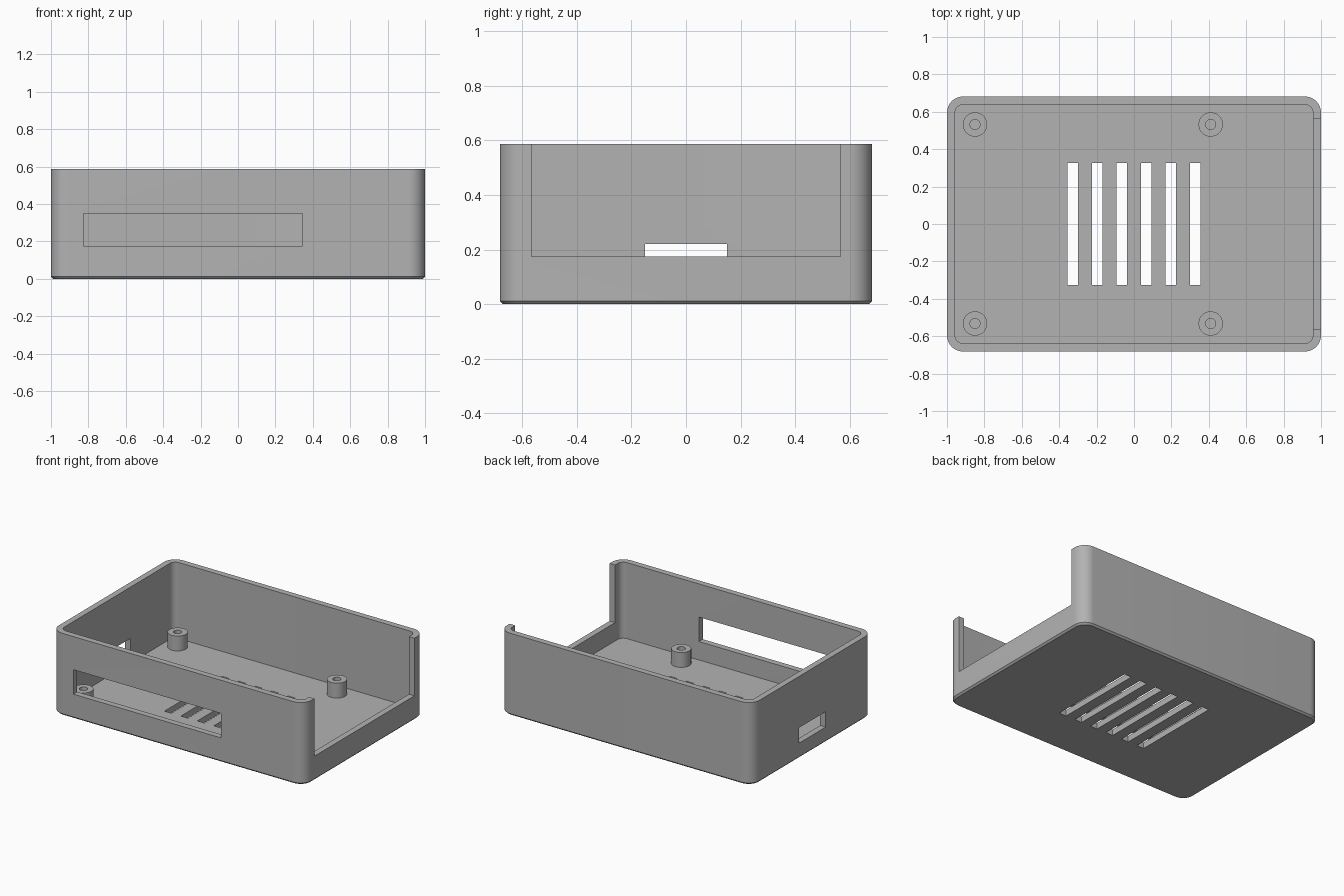
import bpy, bmesh, math

cube = bpy.data.objects.get("Cube")
if cube:
    bpy.data.objects.remove(cube, do_unlink=True)

LX, LY, H = 1.0, 0.682, 0.587       # outer half sizes and height
WALL, FLOOR, RADIUS, CHAMFER = 0.0435, 0.0435, 0.087, 0.012
SILL = 0.175

grey = bpy.data.materials.new("grey plastic")
grey.use_nodes = True
COLOUR = (0.45, 0.45, 0.45, 1)
grey.diffuse_color = COLOUR
grey.node_tree.nodes["Principled BSDF"].inputs["Base Color"].default_value = COLOUR


def loft(name, rings):
    """Solid through matching closed rings of points, capped at both ends."""
    bm = bmesh.new()
    loops = [[bm.verts.new(p) for p in ring] for ring in rings]
    n = len(loops[0])
    for a, b in zip(loops, loops[1:]):
        for i in range(n):
            j = (i + 1) % n
            bm.faces.new((a[i], a[j], b[j], b[i]))
    bm.faces.new(loops[0][::-1])
    bm.faces.new(loops[-1])
    bmesh.ops.recalc_face_normals(bm, faces=bm.faces)
    mesh = bpy.data.meshes.new(name)
    bm.to_mesh(mesh)
    bm.free()
    mesh.materials.append(grey)
    obj = bpy.data.objects.new(name, mesh)
    bpy.context.collection.objects.link(obj)
    return obj


def rounded_ring(hx, hy, r, z, steps=12):
    pts = []
    for k, (sx, sy) in enumerate(((1, 1), (-1, 1), (-1, -1), (1, -1))):
        for i in range(steps + 1):
            a = math.pi / 2 * (k + i / steps)
            pts.append((sx * (hx - r) + r * math.cos(a), sy * (hy - r) + r * math.sin(a), z))
    return pts


def circle(x, y, r, z, n=40):
    return [(x + r * math.cos(2 * math.pi * i / n), y + r * math.sin(2 * math.pi * i / n), z)
            for i in range(n)]


def block(name, x, y, z):
    """Box from (low, high) pairs."""
    return loft(name, [[(x[0], y[0], h), (x[1], y[0], h), (x[1], y[1], h), (x[0], y[1], h)]
                       for h in z])


def cut(target, cutter):
    cutter.hide_render = True
    mod = target.modifiers.new("cut", "BOOLEAN")
    mod.operation, mod.solver, mod.object = "DIFFERENCE", "EXACT", cutter
    bpy.context.view_layer.objects.active = target
    bpy.ops.object.modifier_apply(modifier=mod.name)
    bpy.data.objects.remove(cutter, do_unlink=True)


def smooth(obj):
    bpy.ops.object.select_all(action="DESELECT")
    obj.select_set(True)
    bpy.context.view_layer.objects.active = obj
    bpy.ops.object.shade_smooth_by_angle(angle=math.radians(30))


# Open tray with rounded corners and a chamfered base
case = loft("case_shell", [
    rounded_ring(LX - CHAMFER, LY - CHAMFER, RADIUS - CHAMFER, 0),
    rounded_ring(LX, LY, RADIUS, CHAMFER),
    rounded_ring(LX, LY, RADIUS, H)])
cut(case, loft("cavity", [rounded_ring(LX - WALL, LY - WALL, RADIUS - WALL, z)
                          for z in (FLOOR, H + 0.1)]))

# Wall openings: open end, long front window, small port
cut(case, block("open_end", (LX - WALL - 0.005, LX + 0.1), (-0.565, 0.565), (SILL, H + 0.1)))
cut(case, block("front_window", (-0.825, 0.345), (-LY - 0.1, -LY + 0.1), (SILL, 0.35)))
cut(case, block("side_port", (-LX - 0.1, -LX + 0.1), (-0.15, 0.15), (0.11, 0.22)))

# Vent slots in the floor
for i in range(6):
    x = (i - 2.5) * 0.1305
    cut(case, block("vent", (x - 0.028, x + 0.028), (-0.326, 0.326), (-0.1, 0.1)))
smooth(case)

# Standoffs with blind screw holes
for xname, x in (("right", -0.85), ("left", 0.41)):
    for yname, y in (("front", -0.532), ("back", 0.532)):
        post = loft(f"standoff_{yname}_{xname}",
                    [circle(x, y, 0.065, z) for z in (FLOOR - 0.01, 0.15)])
        cut(post, loft("screw_hole", [circle(x, y, 0.027, z) for z in (FLOOR, 0.2)]))
        smooth(post)
